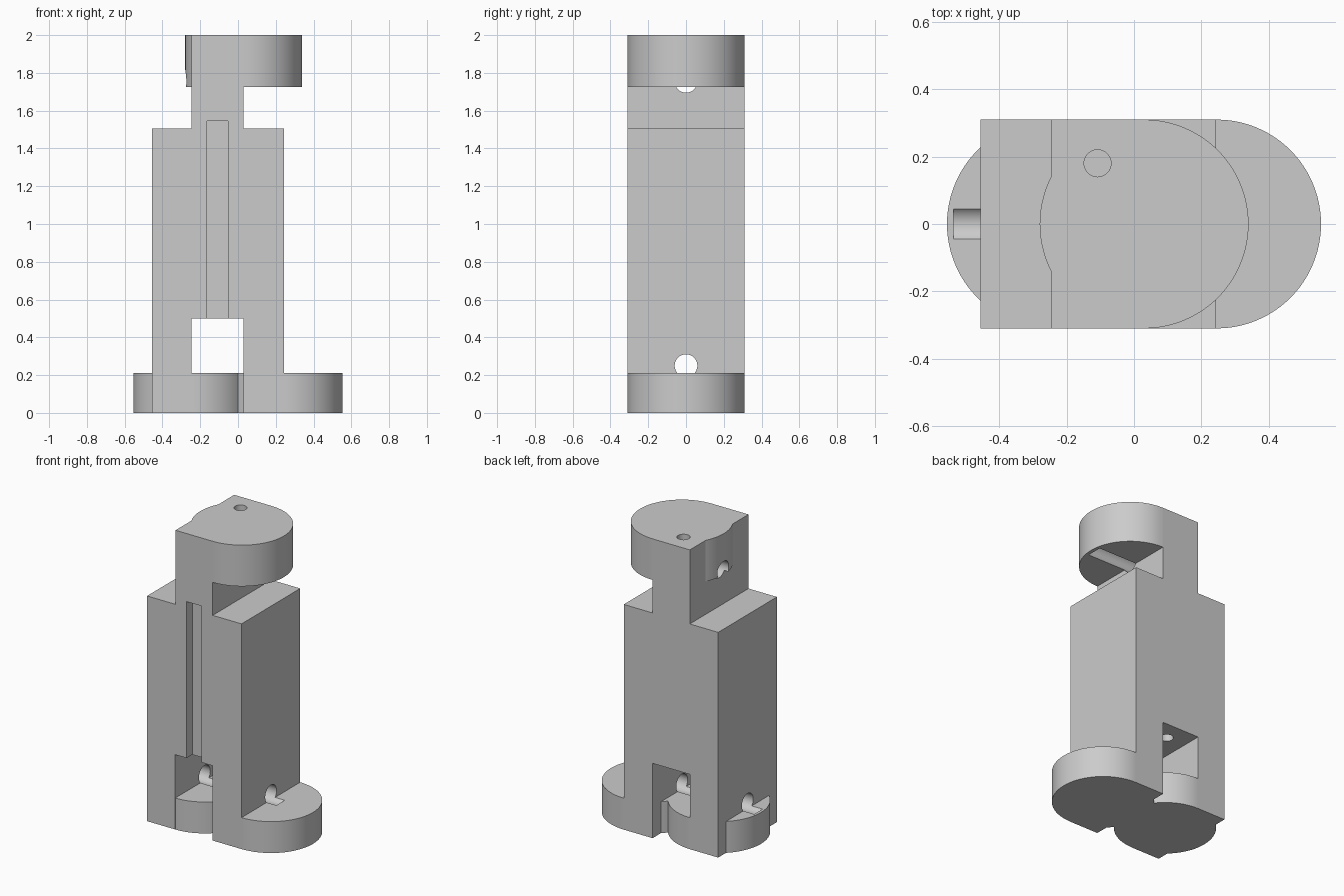
import bpy, bmesh, math

if "Cube" in bpy.data.objects:
    bpy.data.objects.remove(bpy.data.objects["Cube"])

R = 0.31          # half depth and disk radius
BORE_R = 0.06


def extrude_profile(name, pts, y0, y1):
    """Prism from an x/z outline, extruded along y."""
    bm = bmesh.new()
    face = bm.faces.new([bm.verts.new((x, y0, z)) for x, z in pts])
    ret = bmesh.ops.extrude_face_region(bm, geom=[face])
    verts = [v for v in ret["geom"] if isinstance(v, bmesh.types.BMVert)]
    bmesh.ops.translate(bm, verts=verts, vec=(0, y1 - y0, 0))
    bmesh.ops.recalc_face_normals(bm, faces=bm.faces)
    me = bpy.data.meshes.new(name)
    bm.to_mesh(me)
    bm.free()
    ob = bpy.data.objects.new(name, me)
    bpy.context.collection.objects.link(ob)
    return ob


def cylinder(name, r, length, loc, rot=(0, 0, 0), sides=96):
    bpy.ops.mesh.primitive_cylinder_add(vertices=sides, radius=r, depth=length,
                                        location=loc, rotation=rot)
    ob = bpy.context.object
    ob.name = name
    return ob


def combine(target, other, op):
    """Apply a boolean and discard the tool object."""
    other.hide_render = True
    mod = target.modifiers.new(op, 'BOOLEAN')
    mod.operation, mod.object, mod.solver = op, other, 'EXACT'
    bpy.context.view_layer.objects.active = target
    bpy.ops.object.modifier_apply(modifier=mod.name)
    bpy.data.objects.remove(other, do_unlink=True)


# Column with two legs, narrow neck and square half of the head
column = extrude_profile("column", [
    (-0.455, 0), (-0.247, 0), (-0.247, 0.5), (0.03, 0.5), (0.03, 0), (0.243, 0),
    (0.243, 1.505), (0.03, 1.505), (0.03, 2), (-0.245, 2), (-0.245, 1.505),
    (-0.455, 1.505)], -R, R)

# Two overlapping foot disks and the round head
for name, x, z0, z1 in (("left_foot", -0.245, 0, 0.21),
                        ("right_foot", 0.245, 0, 0.21),
                        ("head", 0.03, 1.725, 2)):
    disk = cylinder(name, R - 0.0005, z1 - z0, (x, 0, (z0 + z1) / 2))
    combine(column, disk, 'UNION')

# Horizontal bores through the legs and under the head
for z in (0.25, 1.755):
    bore = cylinder("bore_cutter", BORE_R, 0.85, (-0.11, 0, z),
                    (0, math.pi / 2, 0), 48)
    combine(column, bore, 'DIFFERENCE')

# Vertical pin hole from the head top down to the window
combine(column, cylinder("pin_cutter", 0.04, 1.7, (-0.108, 0.18, 1.25), sides=48),
        'DIFFERENCE')

# Shallow slot in the front face
slot = extrude_profile("slot_cutter", [(-0.163, 0.4), (-0.053, 0.4),
                                       (-0.053, 1.545), (-0.163, 1.545)],
                       -0.4, -R + 0.06)
combine(column, slot, 'DIFFERENCE')

# Smooth curved walls, crisp edges
bpy.ops.object.select_all(action='DESELECT')
column.select_set(True)
bpy.context.view_layer.objects.active = column
bpy.ops.object.shade_smooth_by_angle(angle=math.radians(25))
